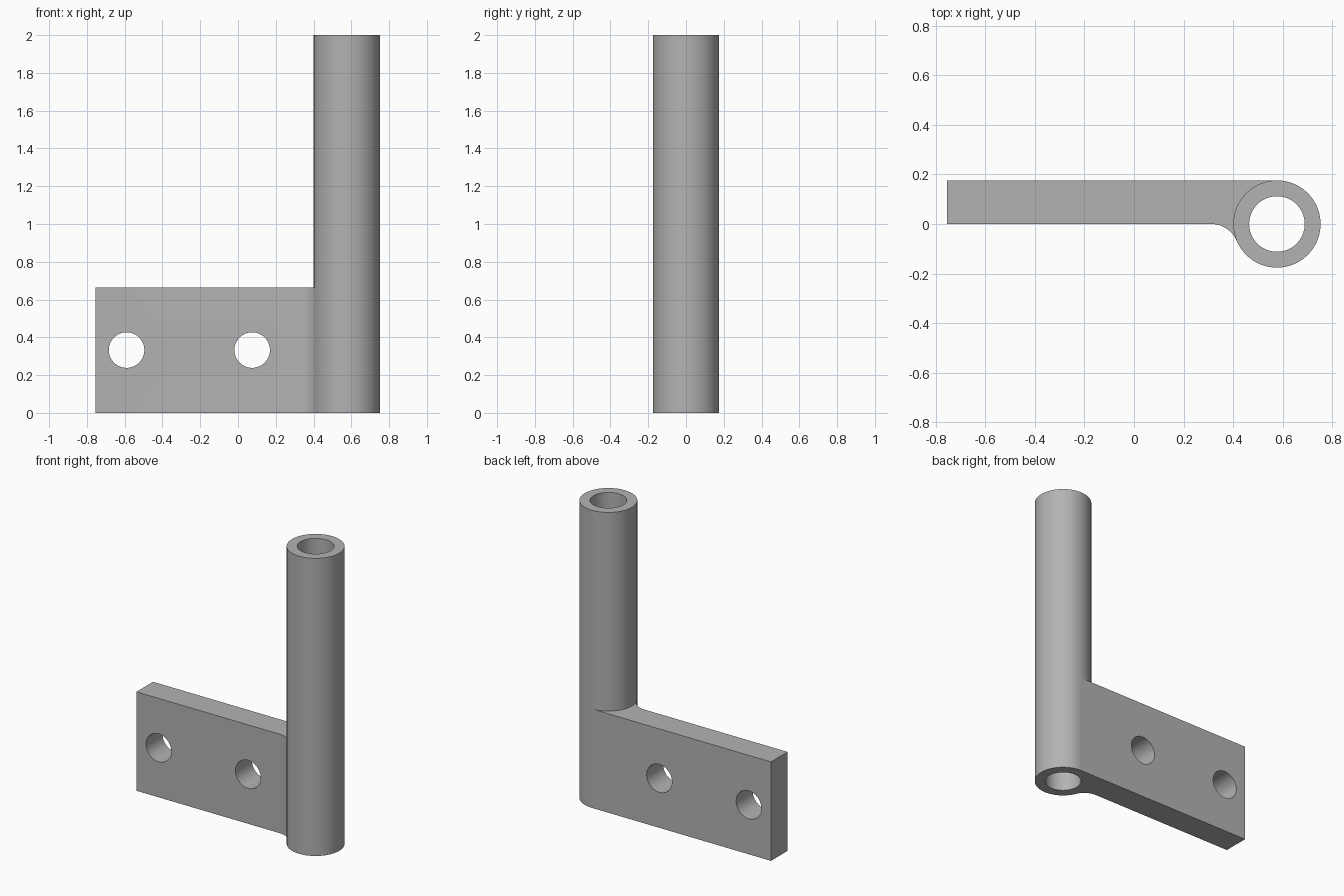
import bpy, bmesh, math

if "Cube" in bpy.data.objects:
    bpy.data.objects.remove(bpy.data.objects["Cube"], do_unlink=True)

R, BORE, CX, HEIGHT = 0.176, 0.112, 0.577, 2.0
LEFT, PLATE_H = -0.755, 0.665
FILLET = 0.112
HOLES, HOLE_R = (-0.59, 0.075), 0.094
SEG = 96

metal = bpy.data.materials.new("plain grey")
metal.use_nodes = True
grey = (0.45, 0.45, 0.45, 1)
metal.diffuse_color = grey
metal.node_tree.nodes["Principled BSDF"].inputs["Base Color"].default_value = grey


def arc(cx, cy, r, start, end, n):
    """Points along an arc, angles in radians."""
    steps = [start + (end - start) * i / n for i in range(n + 1)]
    return [(cx + r * math.cos(a), cy + r * math.sin(a)) for a in steps]


def finish(name, bm):
    bmesh.ops.recalc_face_normals(bm, faces=bm.faces)
    mesh = bpy.data.meshes.new(name)
    bm.to_mesh(mesh)
    bm.free()
    mesh.materials.append(metal)
    obj = bpy.data.objects.new(name, mesh)
    bpy.context.collection.objects.link(obj)
    return obj


def smooth(obj):
    bpy.ops.object.select_all(action='DESELECT')
    obj.select_set(True)
    bpy.context.view_layer.objects.active = obj
    bpy.ops.object.shade_smooth_by_angle(angle=math.radians(30))


def extrude_profile(name, points, height):
    bm = bmesh.new()
    face = bm.faces.new([bm.verts.new((x, y, 0)) for x, y in points])
    top = bmesh.ops.extrude_face_region(bm, geom=[face])["geom"]
    verts = [v for v in top if isinstance(v, bmesh.types.BMVert)]
    bmesh.ops.translate(bm, verts=verts, vec=(0, 0, height))
    return finish(name, bm)


# Hollow pin: four rings joined into a closed wall
bm = bmesh.new()
rings = []
for r, z in ((R, 0), (R, HEIGHT), (BORE, HEIGHT), (BORE, 0)):
    circle = arc(CX, 0, r, 0, math.tau, SEG)[:-1]
    rings.append([bm.verts.new((x, y, z)) for x, y in circle])
for k, ring in enumerate(rings):
    after = rings[(k + 1) % len(rings)]
    for i in range(SEG):
        j = (i + 1) % SEG
        bm.faces.new((ring[i], ring[j], after[j], after[i]))
smooth(finish("hollow_tube", bm))

# Mounting plate, blended into the tube by a fillet on the front
fx = CX - math.sqrt(R * R + 2 * R * FILLET)
tangent = math.atan2(FILLET, CX - fx)
outline = [(LEFT, R), (LEFT, 0)]
outline += arc(fx, -FILLET, FILLET, math.pi / 2, tangent, 16)
outline += arc(CX, 0, R, math.pi + tangent, math.pi / 2, 32)[1:]
plate = extrude_profile("mounting_plate", outline, PLATE_H)

# Bolt holes through the plate
for x in HOLES:
    bpy.ops.mesh.primitive_cylinder_add(vertices=64, radius=HOLE_R, depth=1,
                                        location=(x, 0, PLATE_H / 2),
                                        rotation=(math.pi / 2, 0, 0))
    cutter = bpy.context.object
    cutter.name = "bolt_hole_cutter"
    cutter.data.materials.append(metal)
    mod = plate.modifiers.new("bolt hole", 'BOOLEAN')
    mod.operation, mod.solver, mod.object = 'DIFFERENCE', 'EXACT', cutter
    bpy.context.view_layer.objects.active = plate
    bpy.ops.object.modifier_apply(modifier=mod.name)
    bpy.data.objects.remove(cutter, do_unlink=True)
smooth(plate)
